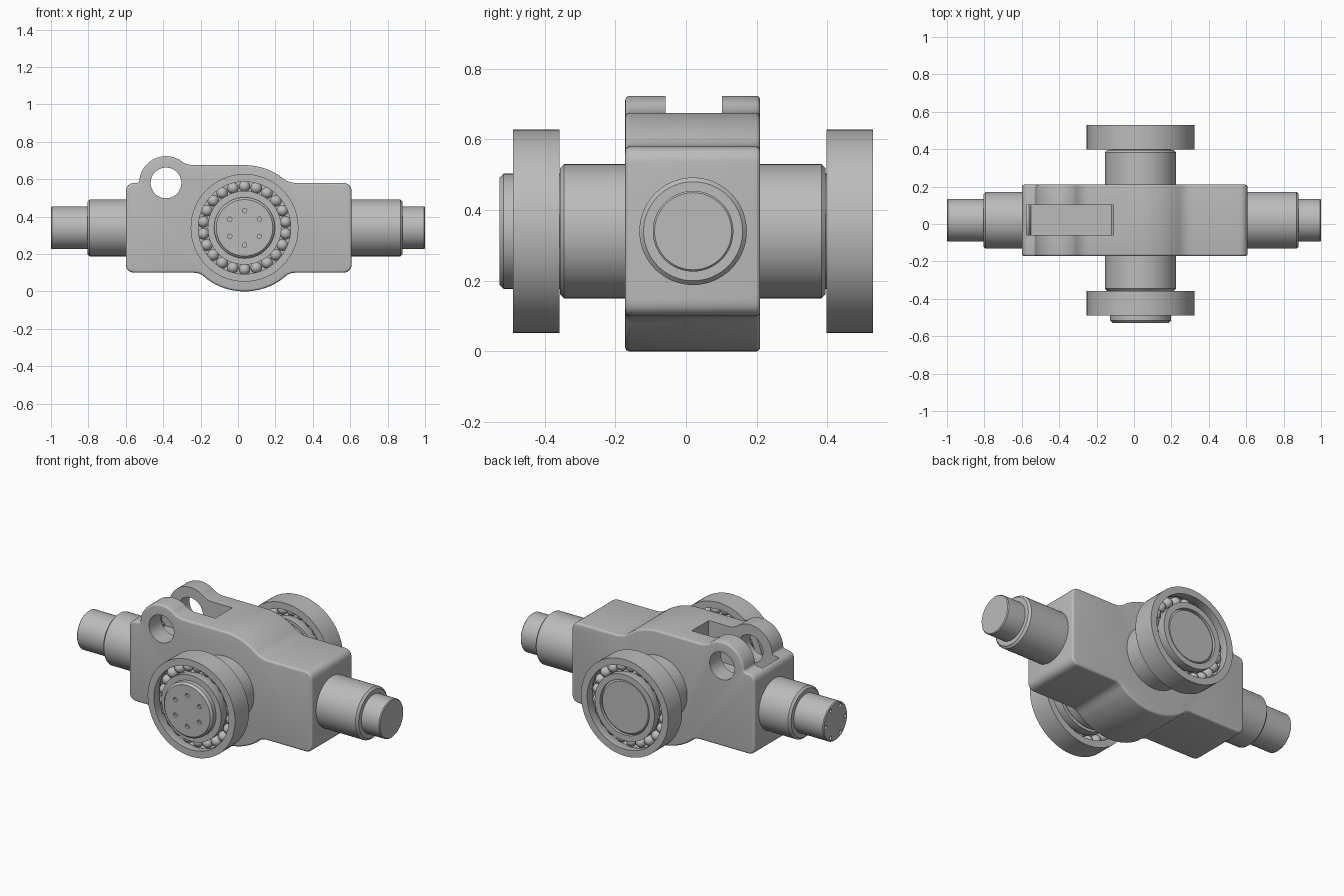
import bpy, bmesh, math
from mathutils import Matrix, Vector

if "Cube" in bpy.data.objects:
    bpy.data.objects.remove(bpy.data.objects["Cube"])

steel = bpy.data.materials.new("grey steel")
steel.use_nodes = True
GREY = (0.5, 0.5, 0.5, 1)
steel.diffuse_color = GREY
steel.node_tree.nodes["Principled BSDF"].inputs["Base Color"].default_value = GREY

AXIS_X, AXIS_Y, AXIS_Z = 0.035, 0.02, 0.34     # crossing point of the two shafts
ALONG_Y = Matrix.Translation((AXIS_X, 0, AXIS_Z)) @ Matrix.Rotation(-math.pi / 2, 4, 'X')
ALONG_X = Matrix.Translation((0, AXIS_Y, AXIS_Z)) @ Matrix.Rotation(math.pi / 2, 4, 'Y')


def finish(bm, name):
    bmesh.ops.recalc_face_normals(bm, faces=bm.faces)
    mesh = bpy.data.meshes.new(name)
    bm.to_mesh(mesh)
    bm.free()
    mesh.materials.append(steel)
    obj = bpy.data.objects.new(name, mesh)
    bpy.context.collection.objects.link(obj)
    return obj


def activate(obj):
    bpy.ops.object.select_all(action='DESELECT')
    obj.select_set(True)
    bpy.context.view_layer.objects.active = obj


def smooth(obj):
    activate(obj)
    bpy.ops.object.shade_smooth_by_angle(angle=math.radians(35))


def cut(obj, cutter):
    mod = obj.modifiers.new("cut", 'BOOLEAN')
    mod.operation, mod.object, mod.solver = 'DIFFERENCE', cutter, 'EXACT'
    activate(obj)
    bpy.ops.object.modifier_apply(modifier=mod.name)
    bpy.data.objects.remove(cutter)


def lathe(name, profile, matrix, closed=False, steps=64):
    """Spin (radius, distance) points around the local z axis."""
    bm = bmesh.new()
    verts = [bm.verts.new((r, 0, d)) for r, d in profile]
    pairs = list(zip(verts, verts[1:])) + ([(verts[-1], verts[0])] if closed else [])
    edges = [bm.edges.new(p) for p in pairs]
    bmesh.ops.spin(bm, geom=verts + edges, cent=(0, 0, 0), axis=(0, 0, 1),
                   angle=math.tau, steps=steps)
    bmesh.ops.remove_doubles(bm, verts=bm.verts, dist=0.0002)
    bm.transform(matrix)
    return finish(bm, name)


def rod(name, r, d0, d1, matrix, bevel=0.012):
    return lathe(name, [(0, d0), (r - bevel, d0), (r, d0 + bevel), (r, d1 - bevel),
                        (r - bevel, d1), (0, d1)], matrix)


def bolt_holes(ring, r, d, matrix):
    bm = bmesh.new()
    for i in range(6):
        a = math.radians(90 + 60 * i)
        spot = Matrix.Translation((ring * math.cos(a), ring * math.sin(a), d))
        bmesh.ops.create_cone(bm, cap_ends=True, segments=16, radius1=r, radius2=r,
                              depth=0.03, matrix=matrix @ spot)
    cutter = finish(bm, "bolt_hole_cutter")
    cutter.hide_render = True
    return cutter


def arc(cx, cz, r, a0, a1, n):
    return [(cx + r * math.cos(math.radians(a0 + (a1 - a0) * i / n)),
             cz + r * math.sin(math.radians(a0 + (a1 - a0) * i / n)), 0) for i in range(n + 1)]


def rounded(points, n=6):
    """Replace every corner of radius > 0 by a small curve."""
    out = []
    for i, (x, z, r) in enumerate(points):
        p = Vector((x, z))
        if not r:
            out.append(p)
            continue
        before, after = Vector(points[i - 1][:2]), Vector(points[(i + 1) % len(points)][:2])
        a, b = p + (before - p).normalized() * r, p + (after - p).normalized() * r
        out += [a.lerp(p, k / n).lerp(p.lerp(b, k / n), k / n) for k in range(n + 1)]
    return out


# Housing: rounded side profile with hub bulge and lug, extruded front to back
outline = [(-0.6, 0.1, 0.05), (-0.206, 0.1, 0.03)]
outline += arc(AXIS_X, AXIS_Z, 0.34, 234, 306, 24)
outline += [(0.276, 0.1, 0.03), (0.608, 0.1, 0.05), (0.608, 0.58, 0.05), (0.272, 0.58, 0.04)]
outline += arc(AXIS_X, AXIS_Z, 0.335, 56, 90, 12)
outline += [(-0.278, 0.675, 0.04)]
outline += arc(-0.385, 0.58, 0.143, 60, 170, 24)
outline += [(-0.528, 0.58, 0.015), (-0.6, 0.58, 0.05)]
bm = bmesh.new()
face = bm.faces.new([bm.verts.new((p.x, -0.172, p.y)) for p in rounded(outline)])
extruded = bmesh.ops.extrude_face_region(bm, geom=[face])["geom"]
bmesh.ops.translate(bm, vec=(0, 0.382, 0),
                    verts=[v for v in extruded if isinstance(v, bmesh.types.BMVert)])
housing = finish(bm, "housing")
bevel = housing.modifiers.new("soft edges", 'BEVEL')
bevel.width, bevel.segments, bevel.angle_limit = 0.018, 4, math.radians(50)
activate(housing)
bpy.ops.object.modifier_apply(modifier=bevel.name)

# Lug slot and pin hole
bm = bmesh.new()
bmesh.ops.create_cube(bm, size=1, matrix=Matrix.Translation((-0.342, 0.022, 0.65))
                      @ Matrix.Diagonal((0.465, 0.16, 0.4, 1)))
slot = finish(bm, "slot_cutter")
slot.hide_render = True
cut(housing, slot)
pin_hole = rod("pin_hole_cutter", 0.082, -0.4, 0.4,
               Matrix.Translation((-0.385, 0, 0.58)) @ Matrix.Rotation(math.pi / 2, 4, 'X'), 0.001)
pin_hole.hide_render = True
cut(housing, pin_hole)
smooth(housing)

# Long shaft: a thick and a thin step on each side
for side, step, x_sign in (("right", 0.805, -1), ("left", 0.88, 1)):
    turn = ALONG_X @ Matrix.Rotation(0 if x_sign > 0 else math.pi, 4, 'X')
    smooth(rod(side + "_shaft_collar", 0.152, 0.55, step, turn))
    tip = rod(side + "_shaft_tip", 0.114, step - 0.05, 1, turn, 0.005)
    if x_sign < 0:
        cut(tip, bolt_holes(0.092, 0.011, 1, turn))
    smooth(tip)

# Cross shaft and its end faces
smooth(rod("cross_shaft", 0.19, -0.357, 0.395, ALONG_Y))
front_hub = rod("front_hub", 0.163, -0.528, -0.34, ALONG_Y)
cut(front_hub, bolt_holes(0.092, 0.012, -0.528, ALONG_Y))
smooth(front_hub)
smooth(rod("back_hub", 0.163, 0.38, 0.522, ALONG_Y))

# Ball bearings on both ends of the cross shaft
WIDTH = 0.132
for end, y0 in (("front", -0.49), ("back", 0.397)):
    mid = y0 + WIDTH / 2
    for part, rim, lip, dip in (("outer_race", 0.288, 0.247, 0.257), ("inner_race", 0.162, 0.197, 0.187)):
        ring = [(rim, y0), (rim, y0 + WIDTH), (lip, y0 + WIDTH), (lip, mid + 0.025),
                (dip, mid), (lip, mid - 0.025), (lip, y0)]
        smooth(lathe(end + "_" + part, ring, ALONG_Y, closed=True))
    bm = bmesh.new()
    count = 22
    for i in range(count):
        a = math.tau * (i + 0.5) / count
        spot = Matrix.Translation((0.222 * math.cos(a), 0.222 * math.sin(a), mid))
        bmesh.ops.create_uvsphere(bm, u_segments=16, v_segments=10, radius=0.031,
                                  matrix=ALONG_Y @ spot)
    smooth(finish(bm, end + "_bearing_balls"))
